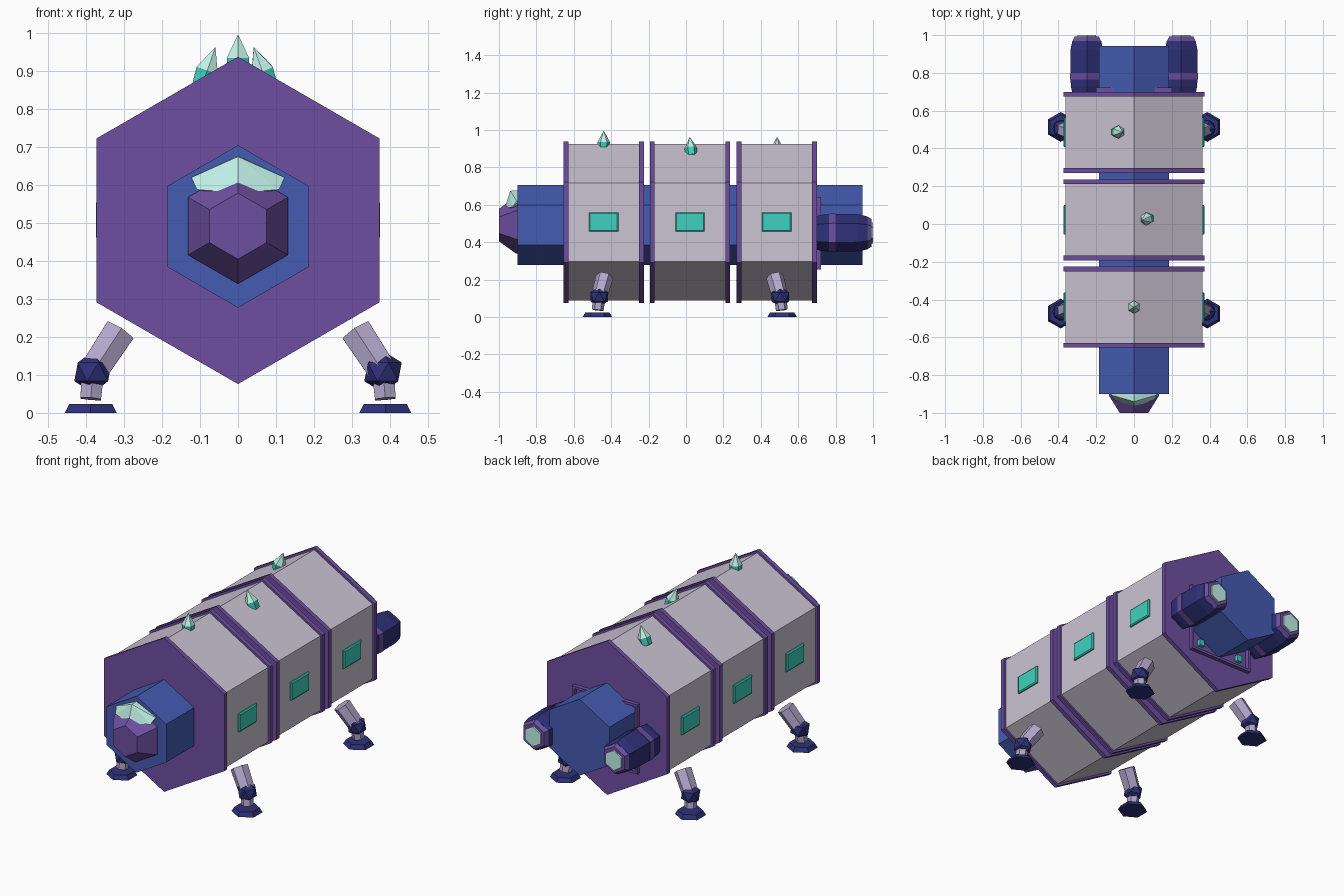
import bpy, bmesh, math
from mathutils import Vector

if "Cube" in bpy.data.objects:
    bpy.data.objects.remove(bpy.data.objects["Cube"])


def mat(name, r, g, b):
    m = bpy.data.materials.new(name)
    lin = [c / 12.92 if c < 0.04 else ((c + 0.055) / 1.055) ** 2.4 for c in (r, g, b)]
    m.diffuse_color = (*lin, 1)
    m.use_nodes = True
    m.node_tree.nodes["Principled BSDF"].inputs["Base Color"].default_value = m.diffuse_color
    return m


HULL = mat("hull", .80, .77, .83)
PURPLE = mat("purple", .43, .31, .63)
BLUE = mat("blue", .27, .36, .70)
NAVY = mat("navy", .18, .19, .47)
TEAL = mat("teal", .25, .82, .75)
MINT = mat("mint", .76, .95, .91)
STRUT = mat("strut", .70, .66, .80)


def finish(name, bm, material):
    bmesh.ops.recalc_face_normals(bm, faces=bm.faces)
    me = bpy.data.meshes.new(name)
    bm.to_mesh(me)
    bm.free()
    me.materials.append(material)
    ob = bpy.data.objects.new(name, me)
    bpy.context.collection.objects.link(ob)
    return ob


def loft(name, start, direction, sections, material, n=6):
    """Faceted solid through (distance, radius) sections along a direction."""
    d = Vector(direction).normalized()
    ref = Vector((0, 0, 1)) if abs(d.z) < 0.5 else Vector((0, 1, 0))
    u = (ref - d * ref.dot(d)).normalized()
    v = d.cross(u)
    bm = bmesh.new()
    rings = []
    for t, r in sections:
        c = Vector(start) + d * t
        angles = [2 * math.pi * i / n for i in range(n)]
        rings.append([bm.verts.new(c + r * (u * math.cos(a) + v * math.sin(a))) for a in angles])
    for a, b in zip(rings, rings[1:]):
        for i in range(n):
            j = (i + 1) % n
            bm.faces.new((a[i], a[j], b[j], b[i]))
    bm.faces.new(rings[0])
    bm.faces.new(rings[-1])
    return finish(name, bm, material)


def hull_of(name, points, material):
    bm = bmesh.new()
    for p in points:
        bm.verts.new(p)
    bmesh.ops.convex_hull(bm, input=bm.verts)
    return finish(name, bm, material)


def box(name, lo, hi, material):
    return hull_of(name, [(x, y, z) for x in (lo[0], hi[0]) for y in (lo[1], hi[1])
                          for z in (lo[2], hi[2])], material)


Y = (0, 1, 0)

# central spine
loft("core", (0, -.9, .491), Y, [(0, .214), (1.843, .214)], BLUE)

# three cargo segments with end collars and side windows
for k, cy in enumerate((-.44, .022, .485)):
    loft(f"segment_{k}", (0, cy, .507), Y, [(-.2, .418), (.2, .418)], HULL)
    for s in (-1, 1):
        loft(f"collar_{k}_{s}", (0, cy + s * .202, .507), Y, [(-.0125, .431), (.0125, .431)], PURPLE)
        pts = [(s * x, cy + a * (.078 - i), .508 + b * (.051 - i))
               for x, i in ((.355, 0), (.369, 0), (.374, .006)) for a in (-1, 1) for b in (-1, 1)]
        hull_of(f"window_{k}_{s}", pts, TEAL)

# roof crystals: teal base, pale tip
for k, (base, tip) in enumerate([((0, -.44, .895), (0, -.44, .995)),
                                 ((.078, .03, .862), (.042, .02, .962)),
                                 ((-.095, .487, .862), (-.06, .487, .962))]):
    d = Vector(tip) - Vector(base)
    L = d.length
    loft(f"crystal_base_{k}", base, d, [(0, .03), (.4 * L, .034)], TEAL)
    loft(f"crystal_tip_{k}", base, d, [(.4 * L, .034), (L, .001)], MINT)

# nose and canopy
loft("nose", (0, -.9, .492), (0, -1, 0), [(-.01, .152), (0.01, .152), (.1, .087)], PURPLE)
hull_of("canopy", [(0, -.89, .677), (0, -.94, .675), (0, -.97, .58), (0, -.89, .57)] +
        [(s * x, y, z) for s in (-1, 1)
         for x, y, z in ((.123, -.89, .62), (.123, -.905, .62), (.108, -.93, .588))], MINT)

# twin engines
for s in (-1, 1):
    o = (s * .25, 0, .45)
    loft(f"engine_{s}", o, Y, [(.69, .088), (.73, .097), (.80, .101), (.92, .1), (.97, .088)], NAVY)
    loft(f"engine_band_{s}", o, Y, [(.765, .102), (.8, .104)], PURPLE)
    loft(f"nozzle_{s}", o, Y, [(.968, .088), (.992, .074)], PURPLE)
    loft(f"engine_glow_{s}", o, Y, [(.98, .056), (1.0, .056)], MINT)
    # square rear frame
    box(f"frame_side_{s}", (s * .195 - .007, .69, .253), (s * .195 + .007, .722, .643), PURPLE)
    z = .448 + s * .188
    box(f"frame_rail_{s}", (-.202, .69, z - .007), (.202, .722, z + .007), PURPLE)
    box(f"rear_light_{s}", (s * .13 - .015, .69, .295), (s * .13 + .015, .72, .33), TEAL)

# four landing legs
for sx in (-1, 1):
    for sy in (-1, 1):
        tag = f"{'left' if sx < 0 else 'right'}_{'front' if sy < 0 else 'rear'}"
        top = Vector((sx * .312, .02 + sy * .455, .215))
        knee = Vector((sx * .382, .02 + sy * .484, .108))
        ankle = Vector((sx * .388, .02 + sy * .492, .037))
        for part, a, b, r in (("upper", top, knee, .047), ("lower", knee, ankle, .034)):
            loft(f"leg_{part}_{tag}", a, b - a, [(0, r), ((b - a).length, r * .92)], STRUT)
        bm = bmesh.new()
        bmesh.ops.create_icosphere(bm, subdivisions=1, radius=.055)
        bmesh.ops.translate(bm, vec=knee, verts=bm.verts)
        finish(f"knee_{tag}", bm, NAVY)
        loft(f"foot_{tag}", (sx * .388, .02 + sy * .494, 0), (0, 0, 1), [(0, .079), (.024, .065)], NAVY)
